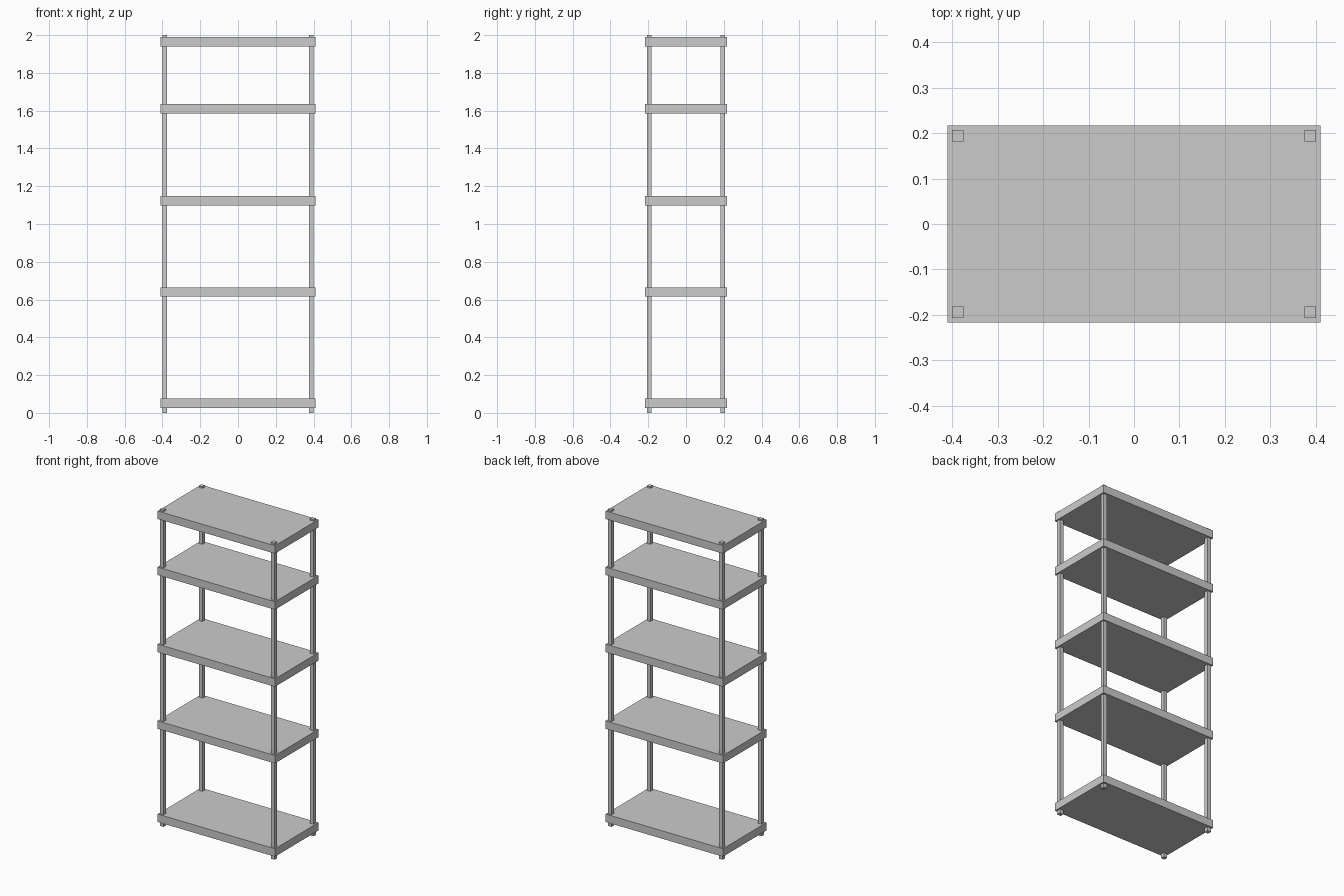
import bpy

if "Cube" in bpy.data.objects:
    bpy.data.objects.remove(bpy.data.objects["Cube"])


def box(name, lo, hi):
    bpy.ops.mesh.primitive_cube_add(size=1, location=[(a + b) / 2 for a, b in zip(lo, hi)])
    ob = bpy.context.object
    ob.name = name
    ob.scale = [b - a for a, b in zip(lo, hi)]
    bpy.ops.object.transform_apply(location=False, rotation=False, scale=True)
    return ob


# Shelf boards, from bottom to top
HALF_W, HALF_D, THICK = 0.41, 0.217, 0.05
for i, z in enumerate((0.026, 0.615, 1.099, 1.586, 1.94)):
    box(f"shelf_{i + 1}", (-HALF_W, -HALF_D, z), (HALF_W, HALF_D, z + THICK))

# Square corner posts running through every shelf
PX, PY, R = 0.388, 0.194, 0.0125
for side, sx in (("left", -1), ("right", 1)):
    for end, sy in (("front", -1), ("back", 1)):
        x, y = sx * PX, sy * PY
        box(f"{end}_{side}_post", (x - R, y - R, 0), (x + R, y + R, 2))
